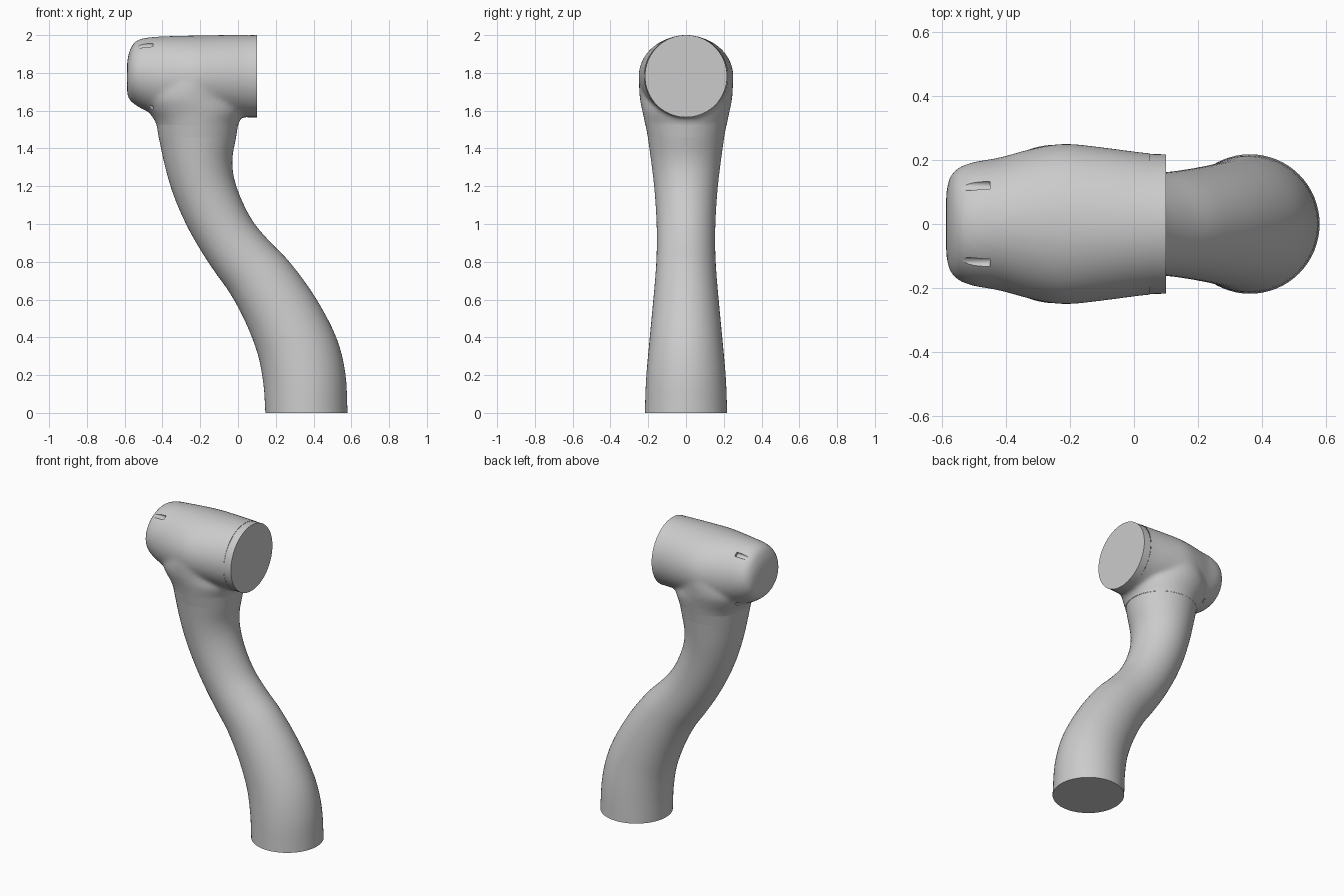
import bpy, bmesh, math
from mathutils import Vector, Matrix

if "Cube" in bpy.data.objects:
    bpy.data.objects.remove(bpy.data.objects["Cube"])


def spline(rows, steps):
    """Catmull-Rom resampling of a list of number rows."""
    pts = [Vector(r) for r in rows]
    pts = [2 * pts[0] - pts[1]] + pts + [2 * pts[-1] - pts[-2]]
    out = []
    for a, b, c, d in zip(pts, pts[1:], pts[2:], pts[3:]):
        for i in range(steps):
            t = i / steps
            out.append(0.5 * (2 * b + (c - a) * t + (2 * a - 5 * b + 4 * c - d) * t ** 2
                              + (3 * b - a - 3 * c + d) * t ** 3))
    return out + [pts[-2]]


def shade(ob):
    bpy.ops.object.select_all(action='DESELECT')
    ob.select_set(True)
    bpy.context.view_layer.objects.active = ob
    bpy.ops.object.shade_smooth_by_angle(angle=math.radians(35))


def make(name, bm):
    bmesh.ops.recalc_face_normals(bm, faces=bm.faces)
    me = bpy.data.meshes.new(name)
    bm.to_mesh(me)
    bm.free()
    ob = bpy.data.objects.new(name, me)
    bpy.context.collection.objects.link(ob)
    return ob


def loft(name, stations, steps=4, sides=64, caps=(True, True)):
    """Elliptical sections; station = (x1, z1, x2, z2, half width in y)."""
    bm = bmesh.new()
    rings = []
    for x1, z1, x2, z2, ry in spline(stations, steps):
        ring = []
        for i in range(sides):
            a = 2 * math.pi * i / sides
            k = 0.5 + 0.5 * math.cos(a)
            ring.append(bm.verts.new((x1 + (x2 - x1) * k, ry * math.sin(a), z1 + (z2 - z1) * k)))
        rings.append(ring)
    for r, s in zip(rings, rings[1:]):
        for i in range(sides):
            j = (i + 1) % sides
            bm.faces.new((r[i], r[j], s[j], s[i]))
    for ring, cap in zip((rings[0], rings[-1]), caps):
        if cap:
            bm.faces.new(ring)
    return make(name, bm)


# S-curved arm
arm = loft("arm_tube", [
    (.145, 0, .58, 0, .218), (.135, .15, .568, .21, .211), (.105, .31, .52, .40, .196),
    (.04, .48, .41, .61, .178), (-.04, .63, .28, .79, .163), (-.118, .74, .17, .905, .156),
    (-.20, .865, .085, 1.005, .154), (-.275, 1.0, .022, 1.12, .158),
    (-.34, 1.15, -.02, 1.24, .168), (-.385, 1.3, -.03, 1.345, .183),
    (-.42, 1.46, -.01, 1.46, .202)], caps=(True, False))
shade(arm)

# Collar band between arm and joint
collar = loft("collar_band", [(-.42, 1.46, -.01, 1.46, .202), (-.431, 1.525, 0, 1.525, .214)],
              caps=(False, False))
shade(collar)

# Flat cover on the open end of the joint
cover = loft("end_cover", [(.05, 1.565, .05, 1.999, .219), (.1, 1.565, .1, 2.0, .2175)],
             caps=(False, True))
shade(cover)

# Joint housing: horizontal barrel blended into a vertical neck
barrel = loft("joint_barrel", [
    (-.587, 1.685, -.587, 1.86, .10), (-.576, 1.66, -.576, 1.91, .145),
    (-.55, 1.635, -.55, 1.96, .175), (-.50, 1.605, -.50, 1.984, .194),
    (-.42, 1.575, -.42, 1.992, .208), (-.32, 1.565, -.32, 1.996, .235),
    (-.22, 1.565, -.22, 1.998, .251), (-.10, 1.565, -.10, 2.0, .240),
    (.05, 1.565, .05, 2.001, .221), (.16, 1.565, .16, 2.001, .219)])
neck = loft("neck_blend", [
    (-.414, 1.42, .0, 1.42, .20), (-.424, 1.49, .0, 1.49, .209),
    (-.433, 1.53, .002, 1.53, .217), (-.455, 1.57, .02, 1.57, .225),
    (-.485, 1.61, .03, 1.61, .234), (-.50, 1.67, .0, 1.67, .245),
    (-.46, 1.75, -.02, 1.75, .248), (-.40, 1.80, -.06, 1.80, .23)])

# Four screw recesses
bm = bmesh.new()
for y in (-.12, .12):
    for z, end in ((1.946, -.45), (1.615, -.45)):
        m = Matrix.Translation(((-.65 + end) / 2, y, z)) @ Matrix.Rotation(math.pi / 2, 4, 'Y')
        bmesh.ops.create_cone(bm, cap_ends=True, segments=20, radius1=.015, radius2=.015,
                              depth=end + .65, matrix=m)
screws = make("screw_cutters", bm)

for ob in (neck, screws):
    ob.hide_render = True
mod = barrel.modifiers.new("union", 'BOOLEAN')
mod.operation, mod.solver, mod.object = 'UNION', 'EXACT', neck
mod = barrel.modifiers.new("remesh", 'REMESH')
mod.mode, mod.voxel_size = 'VOXEL', .012
mod = barrel.modifiers.new("smooth", 'SMOOTH')
mod.factor, mod.iterations = .5, 12
mod = barrel.modifiers.new("screws", 'BOOLEAN')
mod.operation, mod.solver, mod.object = 'DIFFERENCE', 'EXACT', screws

# Bake the blend, then trim it flush with collar and cover
dg = bpy.context.evaluated_depsgraph_get()
baked = bpy.data.meshes.new_from_object(barrel.evaluated_get(dg))
bm = bmesh.new()
bm.from_mesh(baked)
for co, no in (((.05, 0, 0), (1, 0, 0)), ((0, 0, 1.525), (0, 0, -1))):
    bmesh.ops.bisect_plane(bm, geom=bm.verts[:] + bm.edges[:] + bm.faces[:], dist=1e-5,
                           plane_co=co, plane_no=no, clear_outer=True)
housing = make("joint_housing", bm)
shade(housing)
for ob in (barrel, neck, screws):
    bpy.data.objects.remove(ob)
